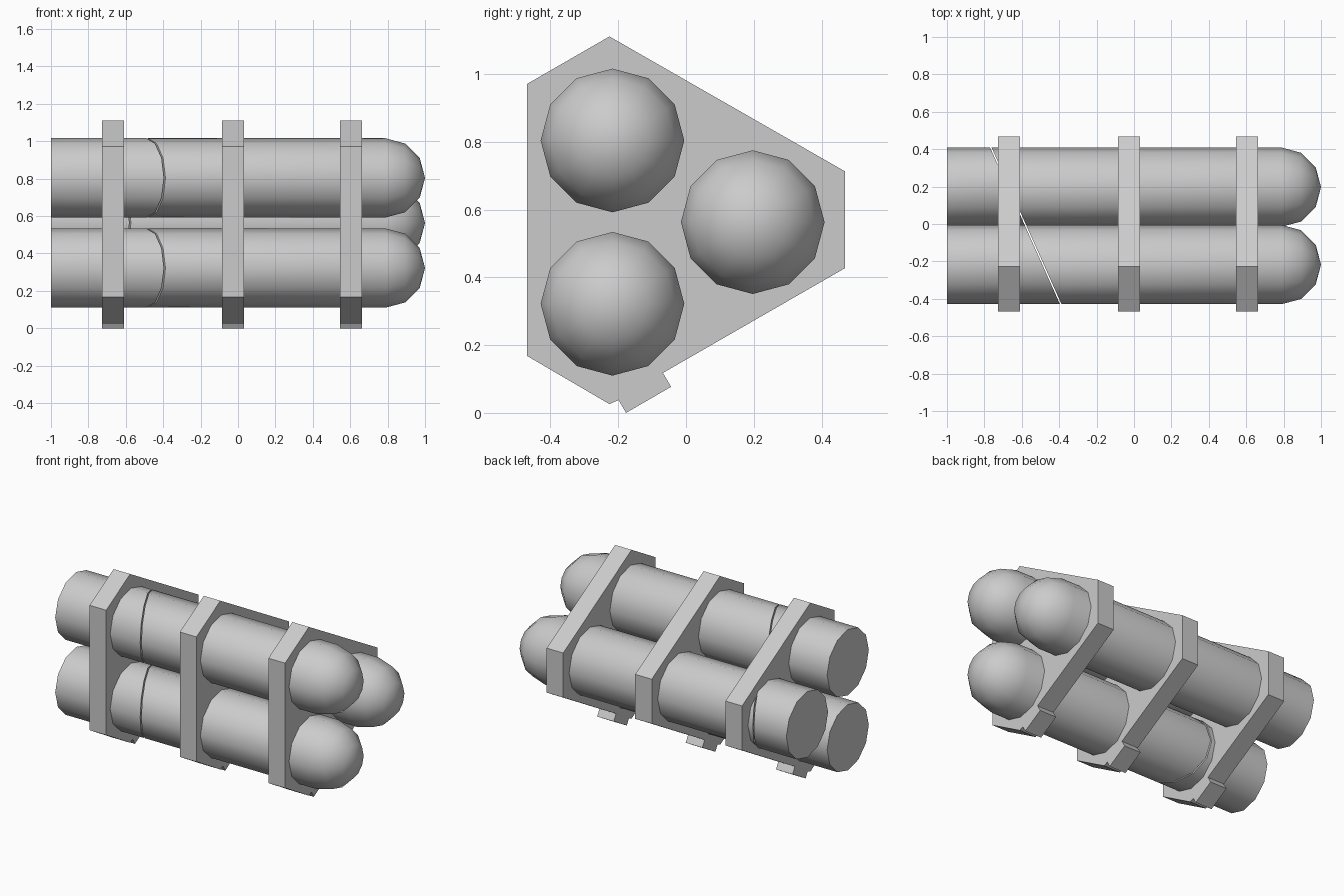
import bpy, bmesh, math
from mathutils import Vector

if "Cube" in bpy.data.objects:
    bpy.data.objects.remove(bpy.data.objects["Cube"])

R = 0.212
SIDES = 12
TANKS = {"upper_tank": (-0.217, 0.804), "lower_tank": (-0.217, 0.322), "rear_tank": (0.197, 0.563)}


def finish(bm, name, smooth):
    bmesh.ops.recalc_face_normals(bm, faces=bm.faces)
    for f in bm.faces:
        f.smooth = smooth
    me = bpy.data.meshes.new(name)
    bm.to_mesh(me)
    bm.free()
    ob = bpy.data.objects.new(name, me)
    bpy.context.collection.objects.link(ob)
    return ob


def capsule(cy, cz):
    # lathed tank: flat rear end at x = -1, domed nose at x = 1
    bm = bmesh.new()
    profile = [(-1.0, R)] + [(1 - R + R * math.sin(a), R * math.cos(a))
                             for a in (0, math.pi / 6, math.pi / 3)]
    rings = [[bm.verts.new((x, cy + r * math.sin(2 * math.pi * i / SIDES),
                            cz + r * math.cos(2 * math.pi * i / SIDES)))
              for i in range(SIDES)] for x, r in profile]
    for a, b in zip(rings, rings[1:]):
        for i in range(SIDES):
            j = (i + 1) % SIDES
            bm.faces.new((a[i], a[j], b[j], b[i]))
    bm.faces.new(rings[0])
    tip = bm.verts.new((1, cy, cz))
    for i in range(SIDES):
        bm.faces.new((rings[-1][i], rings[-1][(i + 1) % SIDES], tip))
    return bm


def half(bm, offset, keep_front):
    # slanted cut through the tanks, closed with a flat face
    n = Vector((1, 0.446, 0)).normalized()
    cut = bmesh.ops.bisect_plane(
        bm, geom=bm.verts[:] + bm.edges[:] + bm.faces[:],
        plane_co=(-0.583 + offset, 0, 0), plane_no=n,
        clear_inner=keep_front, clear_outer=not keep_front)
    edges = [e for e in cut["geom_cut"] if isinstance(e, bmesh.types.BMEdge)]
    bmesh.ops.holes_fill(bm, edges=edges, sides=0)
    return bm


# Tanks: long domed body and short rear section with a thin seam between
for name, (cy, cz) in TANKS.items():
    for part, off, front in (("body", 0.004, True), ("rear_section", -0.004, False)):
        ob = finish(half(capsule(cy, cz), off, front), f"{name}_{part}", True)
        bpy.ops.object.select_all(action='DESELECT')
        ob.select_set(True)
        bpy.context.view_layer.objects.active = ob
        bpy.ops.object.shade_smooth_by_angle(angle=math.radians(40))

# Bracket plates, with the small mounting tab at the bottom
OUTLINE = [(-0.469, 0.971), (-0.226, 1.111), (0.469, 0.713), (0.469, 0.427),
           (-0.068, 0.118), (-0.044, 0.077), (-0.177, 0.0), (-0.199, 0.038),
           (-0.226, 0.026), (-0.469, 0.168)]
for i, x in enumerate((-0.668, -0.026, 0.604)):
    bm = bmesh.new()
    face = bm.faces.new([bm.verts.new((x - 0.059, y, z)) for y, z in OUTLINE])
    ext = bmesh.ops.extrude_face_region(bm, geom=[face], use_keep_orig=True)
    bmesh.ops.translate(bm, vec=(0.118, 0, 0),
                        verts=[v for v in ext["geom"] if isinstance(v, bmesh.types.BMVert)])
    finish(bm, f"bracket_plate_{i + 1}", False)
